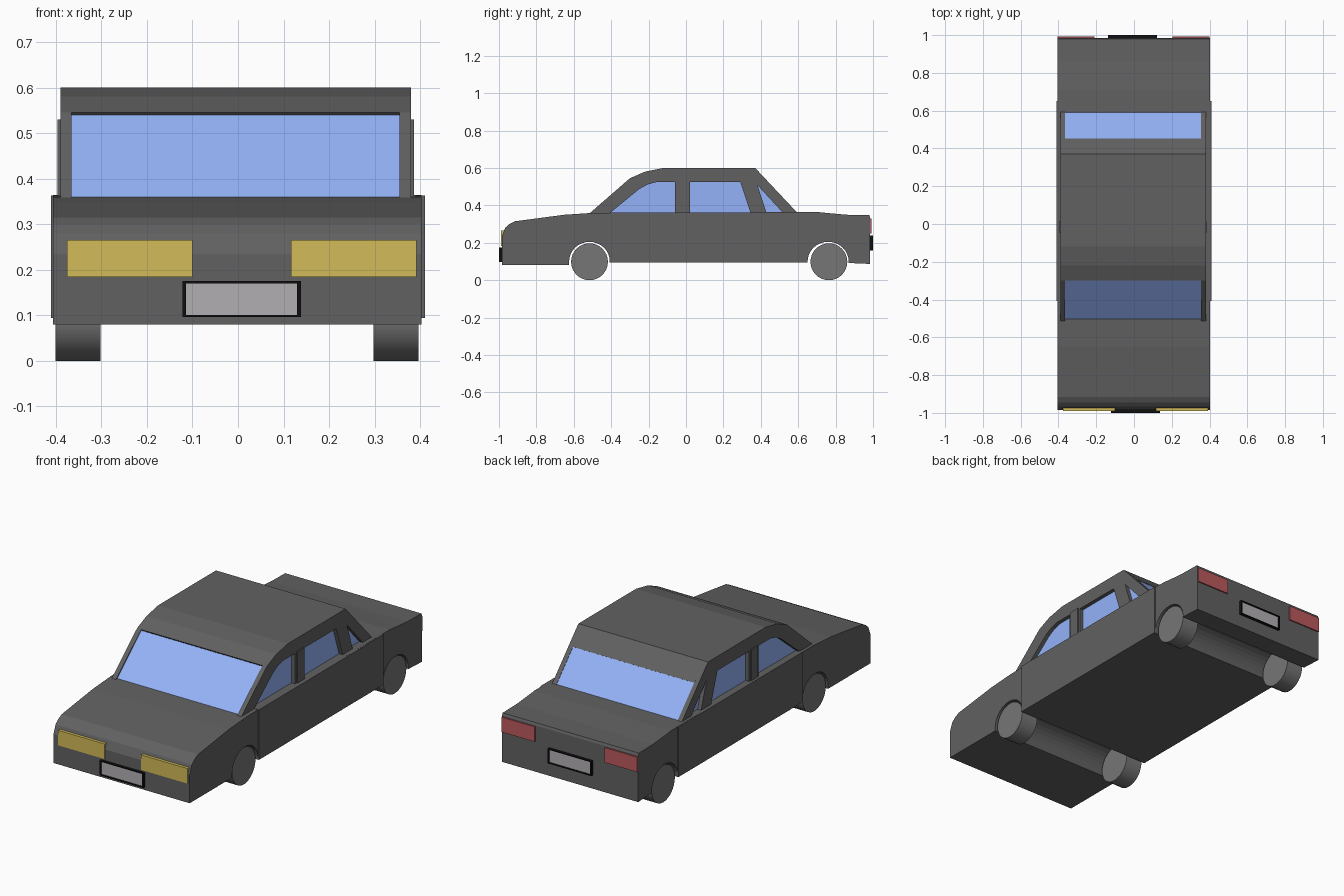
import bpy, bmesh
from math import sin, cos, pi
from mathutils import Matrix

if "Cube" in bpy.data.objects:
    bpy.data.objects.remove(bpy.data.objects["Cube"])


def material(name, color):
    m = bpy.data.materials.new(name)
    m.diffuse_color = (*color, 1)
    m.use_nodes = True
    m.node_tree.nodes["Principled BSDF"].inputs["Base Color"].default_value = m.diffuse_color
    return m


PAINT = material("dark_paint", (0.12, 0.12, 0.12))
TYRE = material("wheel_grey", (0.18, 0.18, 0.18))
GLASS = material("glass_blue", (0.30, 0.45, 0.95))
YELLOW = material("lamp_yellow", (0.65, 0.50, 0.10))
RED = material("lamp_red", (0.50, 0.10, 0.11))
BLACK = material("black", (0.005, 0.005, 0.005))
PLATE = material("plate_grey", (0.45, 0.43, 0.45))

# Local axes of a slab: profile horizontal, profile vertical, thickness
AXES = {
    "x": Matrix(((0, 0, 1), (1, 0, 0), (0, 1, 0))),
    "y": Matrix(((1, 0, 0), (0, 0, -1), (0, 1, 0))),
}


def slab(name, loops, a, b, mat, axis="x"):
    """Flat outline (first loop) with holes (other loops), thick from a to b along axis."""
    cu = bpy.data.curves.new(name, "CURVE")
    cu.dimensions = "2D"
    cu.fill_mode = "BOTH"
    cu.extrude = abs(b - a) / 2
    for pts in loops:
        sp = cu.splines.new("POLY")
        sp.points.add(len(pts) - 1)
        for p, (u, v) in zip(sp.points, pts):
            p.co = (u, v, 0, 1)
        sp.use_cyclic_u = True
    tmp = bpy.data.objects.new(name + "_outline", cu)
    bpy.context.collection.objects.link(tmp)
    dg = bpy.context.evaluated_depsgraph_get()
    me = bpy.data.meshes.new_from_object(tmp.evaluated_get(dg))
    bpy.data.objects.remove(tmp)
    mid = (a + b) / 2
    shift = (mid, 0, 0) if axis == "x" else (0, mid, 0)
    me.transform(Matrix.Translation(shift) @ AXES[axis].to_4x4())
    bm = bmesh.new()
    bm.from_mesh(me)
    bmesh.ops.remove_doubles(bm, verts=bm.verts, dist=1e-5)
    bmesh.ops.recalc_face_normals(bm, faces=bm.faces)
    for f in bm.faces:
        f.smooth = False
    bm.to_mesh(me)
    bm.free()
    me.name = name
    me.materials.clear()
    me.materials.append(mat)
    ob = bpy.data.objects.new(name, me)
    bpy.context.collection.objects.link(ob)
    return ob


def rect(u0, u1, v0, v1):
    return [(u0, v0), (u1, v0), (u1, v1), (u0, v1)]


def arc(cu, cv, ru, rv, start, end, n):
    return [(cu + ru * cos(start + (end - start) * i / n),
             cv + rv * sin(start + (end - start) * i / n)) for i in range(n + 1)]


# Lower body: one side profile with both wheel arches, full width
body = [(-0.985, 0.08), (-0.985, 0.235), (-0.967, 0.28), (-0.945, 0.30), (-0.915, 0.315),
        (-0.65, 0.35), (-0.5, 0.36), (0.59, 0.364), (0.71, 0.364), (0.78, 0.357),
        (0.86, 0.35), (0.98, 0.348), (0.985, 0.335), (0.985, 0.087), (0.87, 0.092)]
body += arc(0.76, 0.10, 0.11, 0.105, 0, pi, 16)
body += [(0.65, 0.094), (-0.407, 0.094)]
body += arc(-0.516, 0.10, 0.109, 0.105, 0, pi, 16)
body += [(-0.625, 0.08)]
slab("lower_body", [body], -0.406, 0.403, PAINT)

# Door panels stand slightly proud of the body
for side, x0, x1 in (("left", -0.410, -0.39), ("right", 0.39, 0.410)):
    slab(side + "_door_panel", [rect(-0.408, 0.65, 0.094, 0.363)], x0, x1, PAINT)

# Cabin: side frames with window openings, side glass behind them
CX = -0.005
cabin = [(-0.53, 0.345), (-0.30, 0.545), (-0.22, 0.58), (-0.12, 0.60), (0.37, 0.60), (0.61, 0.345)]
front_window = [(-0.415, 0.352), (-0.25, 0.487), (-0.205, 0.512), (-0.16, 0.524),
                (-0.06, 0.524), (-0.06, 0.352)]
rear_window = [(0.022, 0.352), (0.022, 0.524), (0.29, 0.524), (0.348, 0.352)]
quarter_window = [(0.382, 0.508), (0.526, 0.352), (0.433, 0.352)]
pane = [(-0.48, 0.35), (-0.27, 0.54), (0.38, 0.54), (0.56, 0.35)]
for side, s in (("left", -1), ("right", 1)):
    slab(side + "_window_frame", [cabin, front_window, rear_window, quarter_window],
         CX + s * 0.36, CX + s * 0.385, PAINT)
    slab(side + "_side_glass", [pane], CX + s * 0.352, CX + s * 0.364, GLASS)
    slab(side + "_centre_pillar", [rect(-0.045, 0.012, 0.355, 0.53)],
         CX + s * 0.38, CX + s * 0.391, PAINT)

# Roof, windscreen and rear screen between the side frames
roof = [(-0.30, 0.545), (-0.22, 0.58), (-0.12, 0.60), (0.37, 0.60), (0.452, 0.513),
        (0.435, 0.50), (0.36, 0.575), (-0.12, 0.575), (-0.21, 0.555), (-0.285, 0.53)]
slab("roof", [roof], CX - 0.361, CX + 0.361, PAINT)
slab("windscreen", [[(-0.508, 0.355), (-0.298, 0.54), (-0.285, 0.53), (-0.49, 0.35)]],
     CX - 0.361, CX + 0.361, GLASS)
slab("rear_screen", [[(0.598, 0.355), (0.45, 0.513), (0.438, 0.503), (0.58, 0.35)]],
     CX - 0.361, CX + 0.361, GLASS)

# Wheels
for end, y in (("front", -0.516), ("rear", 0.764)):
    for side, x0, x1 in (("left", -0.40, -0.302), ("right", 0.297, 0.396)):
        wheel = slab(f"{end}_{side}_wheel", [arc(y, 0.0985, 0.0985, 0.0985, 0, 2 * pi, 32)[:-1]],
                     x0, x1, TYRE)
        bpy.ops.object.select_all(action="DESELECT")
        wheel.select_set(True)
        bpy.context.view_layer.objects.active = wheel
        bpy.ops.object.shade_smooth_by_angle()

# Head lamps and tail lamps
for side, x0, x1 in (("left", -0.375, -0.10), ("right", 0.116, 0.392)):
    slab(side + "_head_lamp", [rect(x0, x1, 0.184, 0.265)], -0.989, -0.964, YELLOW, "y")
for side, x0, x1 in (("left", -0.405, -0.21), ("right", 0.205, 0.40)):
    slab(side + "_tail_lamp", [rect(x0, x1, 0.25, 0.33)], 0.975, 0.992, RED, "y")

# Blank number plates in black frames
for end, s, z, x in (("front", -1, 0.096, 0.008), ("rear", 1, 0.16, -0.008)):
    outer = rect(x - 0.13, x + 0.13, z, z + 0.079)
    inner = rect(x - 0.122, x + 0.122, z + 0.005, z + 0.074)
    slab(end + "_plate_frame", [outer, inner], s * 0.98, s * 1.0, BLACK, "y")
    slab(end + "_plate", [inner], s * 0.98, s * 0.993, PLATE, "y")
